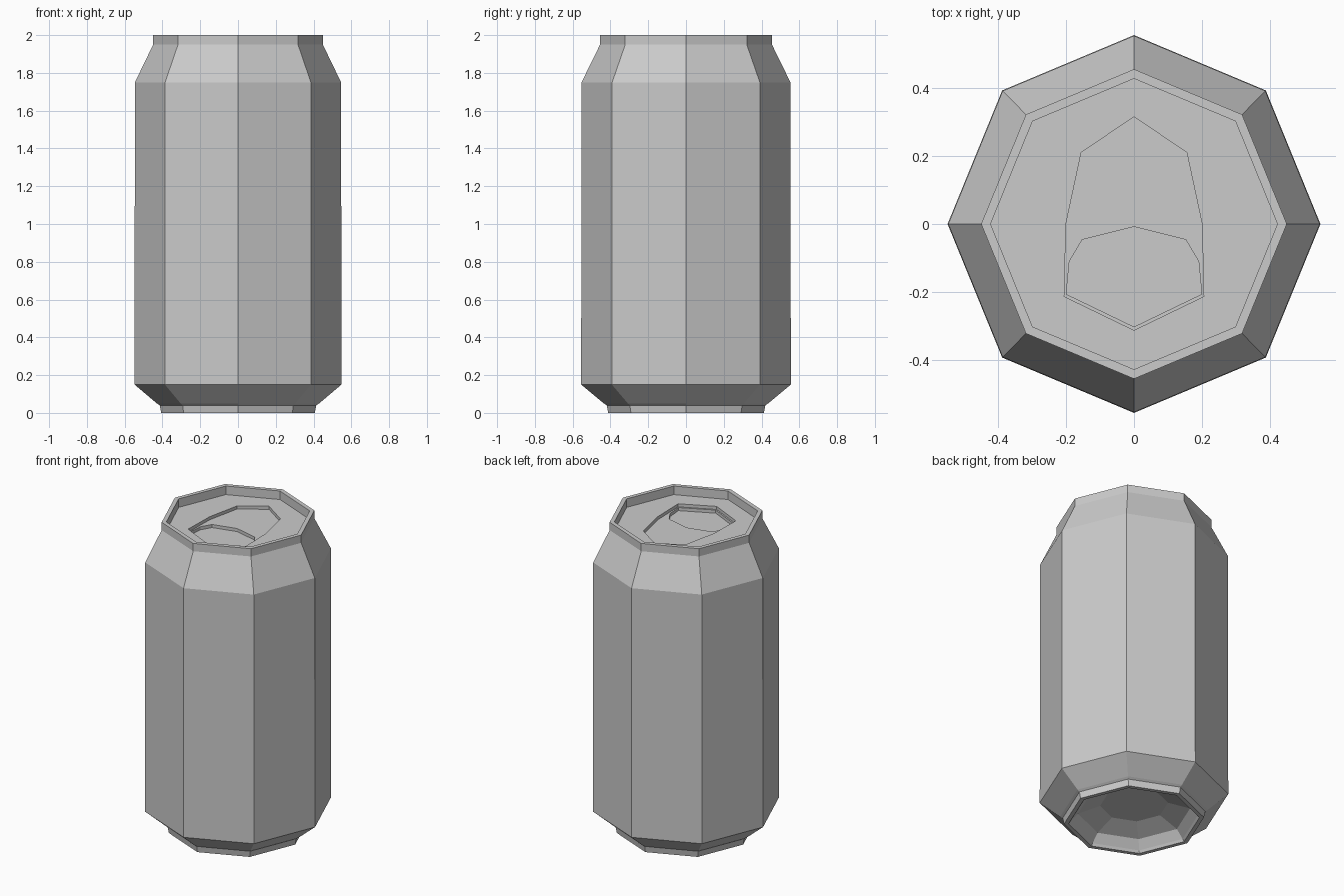
import bpy, bmesh
from math import cos, sin, pi

if "Cube" in bpy.data.objects:
    bpy.data.objects.remove(bpy.data.objects["Cube"])

SIDES = 8


def finish(name, bm):
    bmesh.ops.remove_doubles(bm, verts=bm.verts, dist=1e-5)
    bmesh.ops.recalc_face_normals(bm, faces=bm.faces)
    mesh = bpy.data.meshes.new(name)
    bm.to_mesh(mesh)
    bm.free()
    obj = bpy.data.objects.new(name, mesh)
    bpy.context.collection.objects.link(obj)
    return obj


def lathe(name, profile, sx, sy):
    """Octagonal rings stacked along a profile, capped at both ends."""
    bm = bmesh.new()
    rings = [[bm.verts.new((sx * r * cos(2 * pi * i / SIDES),
                            sy * r * sin(2 * pi * i / SIDES), z))
              for i in range(SIDES)] for r, z in profile]
    for a, b in zip(rings, rings[1:]):
        for i in range(SIDES):
            j = (i + 1) % SIDES
            bm.faces.new((a[i], a[j], b[j], b[i]))
    bm.faces.new(rings[0])
    bm.faces.new(rings[-1])
    return finish(name, bm)


def prism(name, half, z0, z1):
    """Vertical prism from a half outline mirrored across x = 0."""
    outline = half + [(-x, y) for x, y in reversed(half) if x > 0]
    bm = bmesh.new()
    face = bm.faces.new([bm.verts.new((x, y, z0)) for x, y in outline])
    ext = bmesh.ops.extrude_face_region(bm, geom=[face])
    for v in ext["geom"]:
        if isinstance(v, bmesh.types.BMVert):
            v.co.z = z1
    return finish(name, bm)


def cut(target, cutter):
    cutter.hide_render = True
    mod = target.modifiers.new("cut", "BOOLEAN")
    mod.operation = "DIFFERENCE"
    mod.solver = "EXACT"
    mod.object = cutter
    bpy.context.view_layer.objects.active = target
    bpy.ops.object.modifier_apply(modifier=mod.name)
    bpy.data.objects.remove(cutter)


# Can body: domed underside, foot, wall, neck, rim and sunken lid
LID = 1.945
can = lathe("can_body", [
    (0.20, 0.11), (0.33, 0.065), (0.375, 0.015), (0.385, 0.0), (0.412, 0.0),
    (0.42, 0.04), (0.435, 0.05), (0.555, 0.15), (0.553, 1.75),
    (0.455, 1.95), (0.455, 2.0), (0.427, 2.0), (0.427, LID)], 0.987, 1.0)

# Shallow panel pressed into the lid
cut(can, prism("panel_cutter", [
    (0, 0.315), (0.155, 0.21), (0.20, 0.0), (0.205, -0.213), (0, -0.312)],
    LID - 0.02, LID + 0.03))

# Deeper mouth area within the panel
cut(can, prism("mouth_cutter", [
    (0, -0.008), (0.152, -0.046), (0.19, -0.11), (0.199, -0.206), (0, -0.302)],
    LID - 0.04, LID + 0.03))
